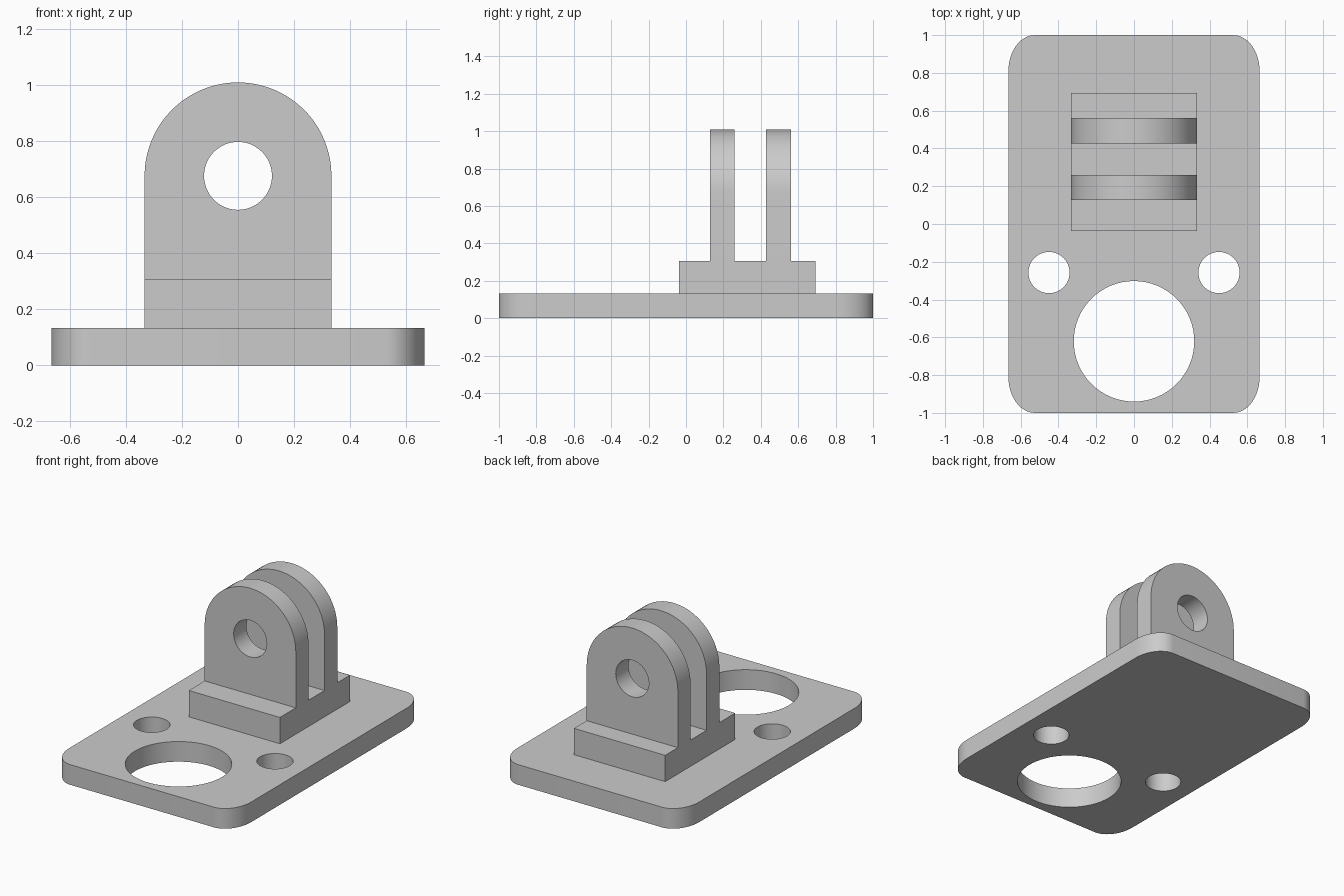
import bpy, bmesh
from math import sin, cos, pi, radians

cube = bpy.data.objects.get("Cube")
if cube:
    bpy.data.objects.remove(cube, do_unlink=True)

grey = bpy.data.materials.new("plain grey")
grey.use_nodes = True
GREY = (0.6, 0.6, 0.6, 1)
grey.diffuse_color = GREY
grey.node_tree.nodes["Principled BSDF"].inputs["Base Color"].default_value = GREY


def arc(cx, cy, rx, ry, start, end, steps):
    """Points along an elliptical arc, angles in degrees."""
    angles = [radians(start + (end - start) * i / steps) for i in range(steps + 1)]
    return [(cx + rx * cos(a), cy + ry * sin(a)) for a in angles]


def circle(cx, cy, r):
    return arc(cx, cy, r, r, 0, 360, 64)[:-1]


def extrude_profile(name, loops, depth, location, upright=False):
    """Fill an outline with holes, thicken it and turn it into a clean mesh."""
    curve = bpy.data.curves.new(name, "CURVE")
    curve.dimensions = "2D"
    curve.fill_mode = "BOTH"
    curve.extrude = depth / 2
    for loop in loops:
        spline = curve.splines.new("POLY")
        spline.points.add(len(loop) - 1)
        for point, (x, y) in zip(spline.points, loop):
            point.co = (x, y, 0, 1)
        spline.use_cyclic_u = True
    obj = bpy.data.objects.new(name, curve)
    bpy.context.collection.objects.link(obj)
    obj.location = location
    if upright:
        obj.rotation_euler.x = pi / 2
    bpy.ops.object.select_all(action="DESELECT")
    obj.select_set(True)
    bpy.context.view_layer.objects.active = obj
    bpy.ops.object.convert(target="MESH")
    obj = bpy.context.object
    bm = bmesh.new()
    bm.from_mesh(obj.data)
    bmesh.ops.remove_doubles(bm, verts=bm.verts, dist=0.0001)
    bmesh.ops.recalc_face_normals(bm, faces=bm.faces)
    bm.to_mesh(obj.data)
    bm.free()
    obj.data.materials.clear()
    obj.data.materials.append(grey)
    bpy.ops.object.shade_smooth_by_angle(angle=radians(30))
    return obj


# Base plate with rounded corners, one large hole and a pair of small ones
half_x, half_y, plate_h = 0.665, 1.0, 0.133
rx, ry = 0.14, 0.19
outline = []
for i, (sx, sy) in enumerate([(1, 1), (-1, 1), (-1, -1), (1, -1)]):
    outline += arc(sx * (half_x - rx), sy * (half_y - ry), rx, ry, 90 * i, 90 * i + 90, 12)
holes = [circle(0, -0.621, 0.319)] + [circle(s * 0.45, -0.257, 0.109) for s in (-1, 1)]
extrude_profile("base_plate", [outline] + holes, plate_h, (0, 0, plate_h / 2))

# Raised block under the lugs
half_w, block_top = 0.333, 0.307
front, back = -0.038, 0.693
block = [(-half_w, front), (half_w, front), (half_w, back), (-half_w, back)]
extrude_profile("mount_block", [block], block_top - plate_h,
                (0, 0, (plate_h + block_top) / 2))

# Two round-topped lugs, each with a pin hole
pin_z, thickness = 0.675, 0.133
lug = [(-half_w, block_top), (half_w, block_top)]
lug += arc(0, pin_z, half_w, half_w, 0, 180, 40)
for name, y in (("front_lug", 0.194), ("back_lug", 0.494)):
    extrude_profile(name, [lug, circle(0, pin_z, 0.121)], thickness, (0, y, 0), upright=True)
